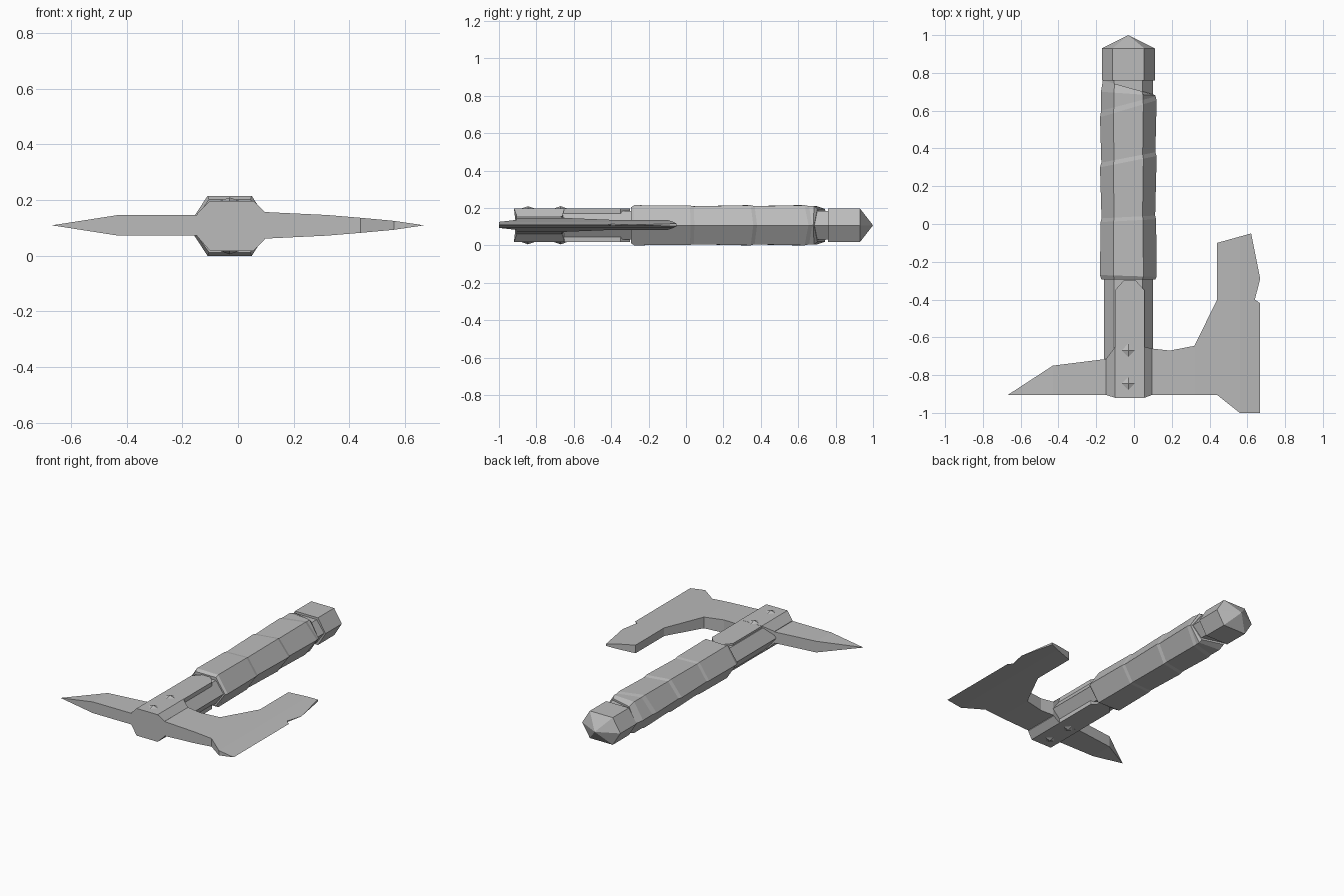
import bpy, bmesh
from mathutils import Vector

cube = bpy.data.objects.get("Cube")
if cube:
    bpy.data.objects.remove(cube)

CX, CZ = -0.03, 0.118   # axis of the haft

grey = bpy.data.materials.new("plain grey")
grey.use_nodes = True
grey.diffuse_color = (0.5, 0.5, 0.5, 1)
grey.node_tree.nodes["Principled BSDF"].inputs["Base Color"].default_value = (0.5, 0.5, 0.5, 1)


def finish(name, bm):
    bmesh.ops.remove_doubles(bm, verts=bm.verts, dist=0.0005)
    bmesh.ops.recalc_face_normals(bm, faces=bm.faces)
    mesh = bpy.data.meshes.new(name)
    bm.to_mesh(mesh)
    bm.free()
    mesh.materials.append(grey)
    obj = bpy.data.objects.new(name, mesh)
    bpy.context.collection.objects.link(obj)
    return obj


def loft(name, rings):
    """Skin a list of equally long point rings and cap both ends."""
    bm = bmesh.new()
    loops = [[bm.verts.new(p) for p in ring] for ring in rings]
    n = len(loops[0])
    for a, b in zip(loops, loops[1:]):
        for i in range(n):
            j = (i + 1) % n
            bm.faces.new((a[i], a[j], b[j], b[i]))
    bm.faces.new(loops[0])
    bm.faces.new(loops[-1])
    return finish(name, bm)


def hexagon(y_left, y_right, wide, flat, high):
    """Hexagon across the haft, slanted from its left y to its right y."""
    pts = [(wide, 0), (flat, high), (-flat, high), (-wide, 0), (-flat, -high), (flat, -high)]
    mid, slope = (y_left + y_right) / 2, (y_right - y_left) / 2
    return [(CX + x, mid + slope * x / max(wide, 0.001), CZ + z) for x, z in pts]


def blade(name, outline, knots, half):
    """Flat outline whose thickness follows x, cut at the given x knots."""
    bm = bmesh.new()
    bm.faces.new([bm.verts.new((x, y, 0)) for x, y in outline])
    for k in knots:
        bmesh.ops.bisect_plane(bm, geom=bm.verts[:] + bm.edges[:] + bm.faces[:],
                               plane_co=(k, 0, 0), plane_no=(1, 0, 0))
    lower = bm.verts[:]
    ext = bmesh.ops.extrude_face_region(bm, geom=bm.faces[:], use_keep_orig=True)
    upper = [v for v in ext["geom"] if isinstance(v, bmesh.types.BMVert)]
    for verts, sign in ((lower, -1), (upper, 1)):
        for v in verts:
            v.co.z = CZ + 0.002 + sign * half(v.co.x)
    return finish(name, bm)


def ramp(points):
    """Piecewise linear function through the given points."""
    def f(x):
        for (x0, a), (x1, b) in zip(points, points[1:]):
            if x <= x1:
                return a + (b - a) * max(0, (x - x0) / (x1 - x0))
        return points[-1][1]
    return f


# Haft core and pommel
loft("haft_core", [hexagon(y, y, 0.13, 0.075, 0.076) for y in (-0.75, 0.8)])
loft("pommel", [hexagon(0.76, 0.76, 0.14, 0.084, 0.09),
                hexagon(0.93, 0.93, 0.14, 0.084, 0.09),
                hexagon(1.0, 1.0, 0, 0, 0)])

# Grip of slanted wraps, each stepping down to the next
wraps = [(-0.27, -0.28, 0.15), (0.01, 0.025, 0.147), (0.03, 0.045, 0.142),
         (0.30, 0.36, 0.15), (0.325, 0.38, 0.143), (0.565, 0.655, 0.15),
         (0.60, 0.675, 0.144), (0.70, 0.68, 0.145)]
grip = [hexagon(-0.295, -0.295, 0.142, 0.074, 0.095)]
grip += [hexagon(l, r, w, 0.53 * w, 0.715 * w) for l, r, w in wraps]
grip.append(hexagon(0.76, 0.685, 0.135, 0.072, 0.088))
loft("grip", grip)

# Head socket with chamfered corners
section = [(0.055, 0.09), (-0.10, 0.09), (-0.148, 0.042), (-0.148, -0.036),
           (-0.10, -0.09), (0.055, -0.09), (0.095, -0.05), (0.095, 0.05)]
front, back = [], []
for x, z in section:
    top = abs(z) > 0.08
    front.append((x, -0.92 if top else -0.905, CZ + z))
    back.append((x, -0.65 if top else (-0.715 if x < 0 else -0.66), CZ + z))
loft("head_socket", [front, back])

# Straps along the haft and pyramid studs, above and below
for side, sign in (("upper", 1), ("lower", -1)):
    strap = [(-0.10, -0.8), (0.055, -0.8), (0.055, -0.35), (0.01, -0.30),
             (-0.055, -0.30), (-0.10, -0.35)]
    loft(side + "_strap", [[(x, y, CZ + sign * h) for x, y in strap] for h in (0.05, 0.089)])
    for label, y in (("front", -0.845), ("back", -0.67)):
        base = [Vector(p) * 0.04 for p in ((1, 0, 0), (0, 1, 0), (-1, 0, 0), (0, -1, 0))]
        centre = Vector((CX, y, CZ + sign * 0.088))
        tip = centre + Vector((0, 0, sign * 0.014))
        loft(f"{side}_{label}_stud", [[centre + p for p in base], [tip] * 4])

# Bearded axe blade
blade("axe_blade",
      [(0.05, -0.66), (0.10, -0.66), (0.19, -0.67), (0.32, -0.645), (0.44, -0.40),
       (0.44, -0.10), (0.62, -0.05), (0.668, -0.29), (0.64, -0.40), (0.668, -0.42),
       (0.668, -1.0), (0.56, -1.0), (0.44, -0.905), (0.05, -0.905)],
      (0.09, 0.32, 0.44, 0.56),
      ramp([(0.09, 0.048), (0.32, 0.037), (0.44, 0.027), (0.56, 0.016), (0.668, 0)]))

# Rear spike
blade("rear_spike",
      [(-0.10, -0.71), (-0.15, -0.715), (-0.43, -0.75), (-0.668, -0.905), (-0.10, -0.905)],
      (-0.43,), ramp([(-0.668, 0), (-0.43, 0.037), (-0.10, 0.037)]))

# Rest the lowest point of the grip on the ground
objs = [o for o in bpy.context.scene.objects if o.type == 'MESH' and grey.name in o.data.materials]
low = min(v.co.z for o in objs for v in o.data.vertices)
for o in objs:
    for v in o.data.vertices:
        v.co.z -= low
